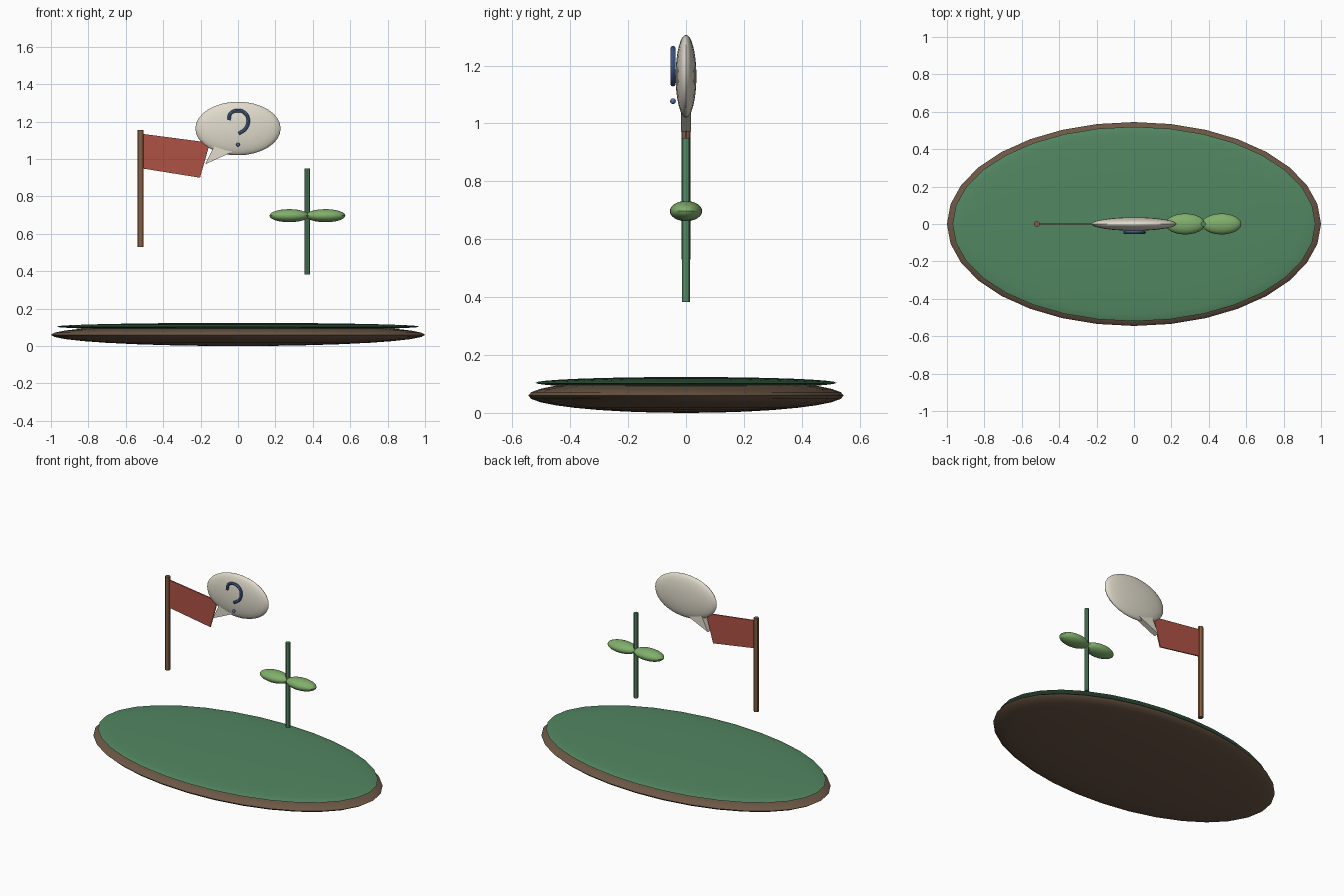
import bpy, bmesh
from mathutils import Vector

if "Cube" in bpy.data.objects:
    bpy.data.objects.remove(bpy.data.objects["Cube"])


def material(name, rgb):
    m = bpy.data.materials.new(name)
    m.diffuse_color = (*rgb, 1)
    m.use_nodes = True
    m.node_tree.nodes["Principled BSDF"].inputs["Base Color"].default_value = m.diffuse_color
    return m


BROWN = material("soil", (0.15, 0.095, 0.06))
GRASS = material("grass", (0.085, 0.24, 0.12))
WOOD = material("wood", (0.22, 0.11, 0.055))
RED = material("cloth", (0.43, 0.085, 0.06))
CREAM = material("cream", (0.75, 0.71, 0.6))
BLUE = material("blue", (0.08, 0.16, 0.4))
LEAF = material("leaf", (0.22, 0.43, 0.15))


def finish(ob, name, mat, smooth=True):
    ob.name = name
    ob.data.materials.append(mat)
    if smooth:
        bpy.ops.object.select_all(action='DESELECT')
        ob.select_set(True)
        bpy.context.view_layer.objects.active = ob
        bpy.ops.object.shade_smooth_by_angle()
    return ob


def ellipsoid(name, loc, radii, mat, segments=24, rings=12):
    bpy.ops.mesh.primitive_uv_sphere_add(segments=segments, ring_count=rings,
                                         radius=1, location=loc)
    ob = bpy.context.object
    ob.scale = radii
    bpy.ops.object.transform_apply(location=False, rotation=False, scale=True)
    return finish(ob, name, mat)


def rod(name, x, z0, z1, r, mat):
    bpy.ops.mesh.primitive_cylinder_add(vertices=12, radius=r, depth=z1 - z0,
                                        location=(x, 0, (z0 + z1) / 2))
    return finish(bpy.context.object, name, mat)


def slab(name, outline, half, mat):
    """Outline in x, z extruded along y."""
    bm = bmesh.new()
    face = bm.faces.new([bm.verts.new((x, -half, z)) for x, z in outline])
    ext = bmesh.ops.extrude_face_region(bm, geom=[face])
    verts = [v for v in ext["geom"] if isinstance(v, bmesh.types.BMVert)]
    bmesh.ops.translate(bm, verts=verts, vec=Vector((0, 2 * half, 0)))
    bmesh.ops.recalc_face_normals(bm, faces=bm.faces)
    me = bpy.data.meshes.new(name)
    bm.to_mesh(me)
    bm.free()
    ob = bpy.data.objects.new(name, me)
    bpy.context.collection.objects.link(ob)
    return finish(ob, name, mat, smooth=False)


# Island: soil and grass
ellipsoid("soil_base", (0, 0, 0.06), (1.0, 0.545, 0.06), BROWN, 32, 16)
ellipsoid("grass_top", (0, 0, 0.104), (0.97, 0.52, 0.02), GRASS, 32, 16)

# Flag
rod("flag_pole", -0.52, 0.53, 1.155, 0.016, WOOD)
slab("flag", [(-0.515, 1.135), (-0.515, 0.95), (-0.203, 0.90), (-0.15, 1.087)],
     0.004, RED)

# Sprout with a pair of leaves
rod("sprout_stem", 0.37, 0.383, 0.95, 0.014, GRASS)
for side, label in ((-1, "left"), (1, "right")):
    ellipsoid(f"leaf_{label}", (0.371 + side * 0.097, 0, 0.697),
              (0.106, 0.056, 0.035), LEAF)

# Bubble with its pointed tail
ellipsoid("bubble", (0, 0, 1.163), (0.228, 0.036, 0.143), CREAM, 24, 16)
slab("bubble_tail", [(-0.175, 0.972), (-0.03, 1.038), (-0.12, 1.085)],
     0.018, CREAM)

# Raised hook and dot on the bubble front
path = [(-0.049, 1.208), (-0.04, 1.243), (0, 1.259), (0.04, 1.243),
        (0.055, 1.205), (0.04, 1.162), (0.003, 1.135)]
cu = bpy.data.curves.new("hook", 'CURVE')
cu.dimensions = '3D'
cu.bevel_depth = 0.009
cu.bevel_resolution = 2
cu.resolution_u = 6
cu.use_fill_caps = True
sp = cu.splines.new('BEZIER')
sp.bezier_points.add(len(path) - 1)
for p, (x, z) in zip(sp.bezier_points, path):
    p.co = (x, -0.045, z)
    p.handle_left_type = p.handle_right_type = 'AUTO'
hook = bpy.data.objects.new("hook", cu)
bpy.context.collection.objects.link(hook)
bpy.ops.object.select_all(action='DESELECT')
hook.select_set(True)
bpy.context.view_layer.objects.active = hook
bpy.ops.object.convert(target='MESH')
finish(bpy.context.object, "bubble_hook", BLUE)
ellipsoid("bubble_dot", (0, -0.045, 1.077), (0.01, 0.01, 0.01), BLUE, 12, 8)
